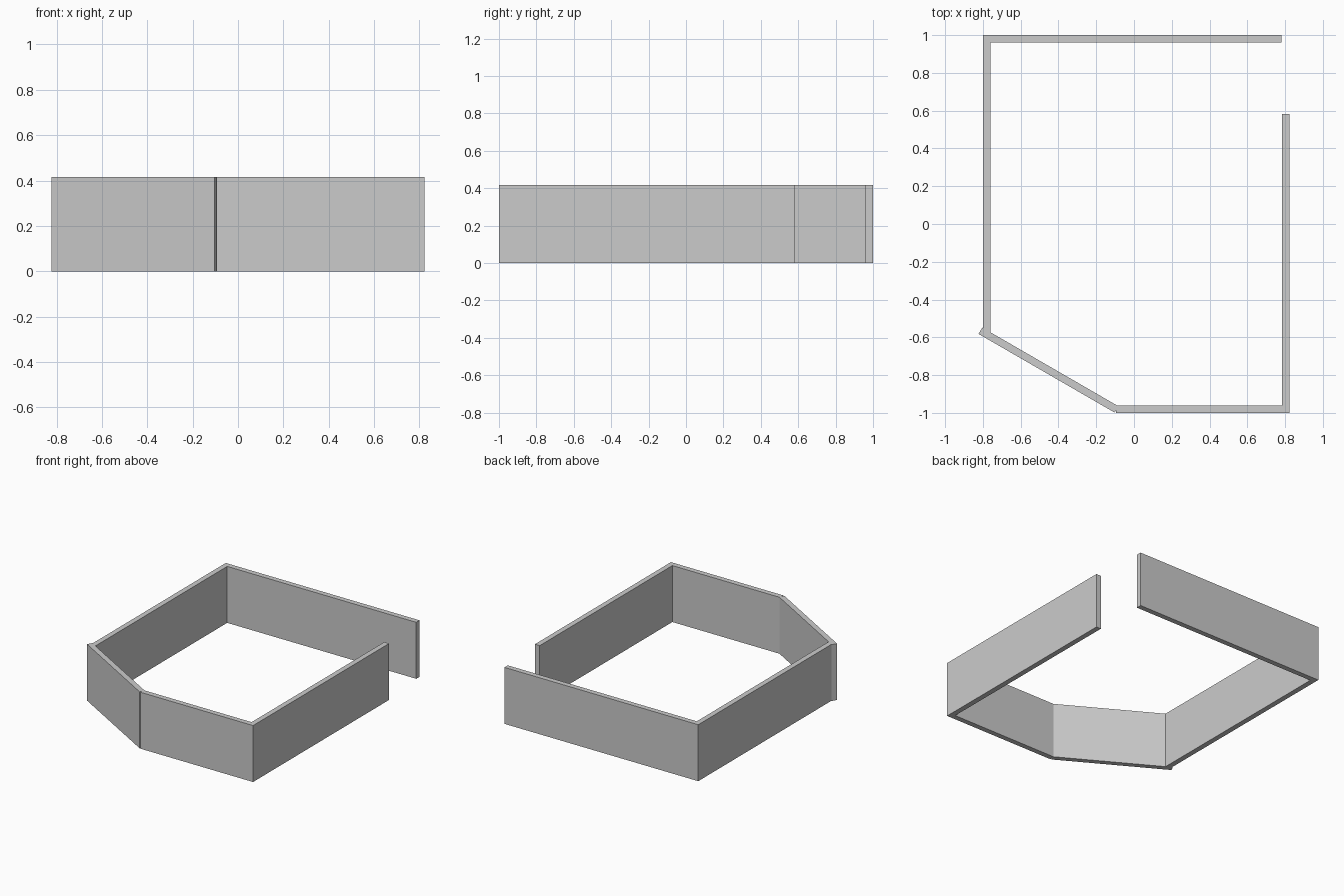
import bpy, bmesh
from mathutils import Vector

if "Cube" in bpy.data.objects:
    bpy.data.objects.remove(bpy.data.objects["Cube"])

H = 0.416   # wall height
T = 0.039   # wall thickness


def wall(name, a, b):
    """Upright slab whose outer face runs a -> b; thickness goes to the left of it."""
    a, b = Vector(a), Vector(b)
    d = (b - a).normalized()
    n = Vector((-d.y, d.x)) * T
    bm = bmesh.new()
    base = bm.faces.new([bm.verts.new((p.x, p.y, 0)) for p in (a, b, b + n, a + n)])
    top = bmesh.ops.extrude_face_region(bm, geom=[base])["geom"]
    bmesh.ops.translate(bm, vec=(0, 0, H),
                        verts=[v for v in top if isinstance(v, bmesh.types.BMVert)])
    bmesh.ops.recalc_face_normals(bm, faces=bm.faces)
    mesh = bpy.data.meshes.new(name)
    bm.to_mesh(mesh)
    bm.free()
    obj = bpy.data.objects.new(name, mesh)
    bpy.context.collection.objects.link(obj)
    return obj


# Straight walls, counter-clockwise from the front
wall("front_wall", (-0.094, -1), (0.823, -1))
wall("right_wall", (0.823, -1 + T), (0.823, 0.583))
wall("back_wall", (0.78, 1), (-0.80, 1))
wall("left_wall", (-0.80, 1 - T), (-0.80, -0.577))

# Angled wall cutting the front left corner
wall("angled_wall", (-0.823, -0.582), (-0.103, -0.998))
